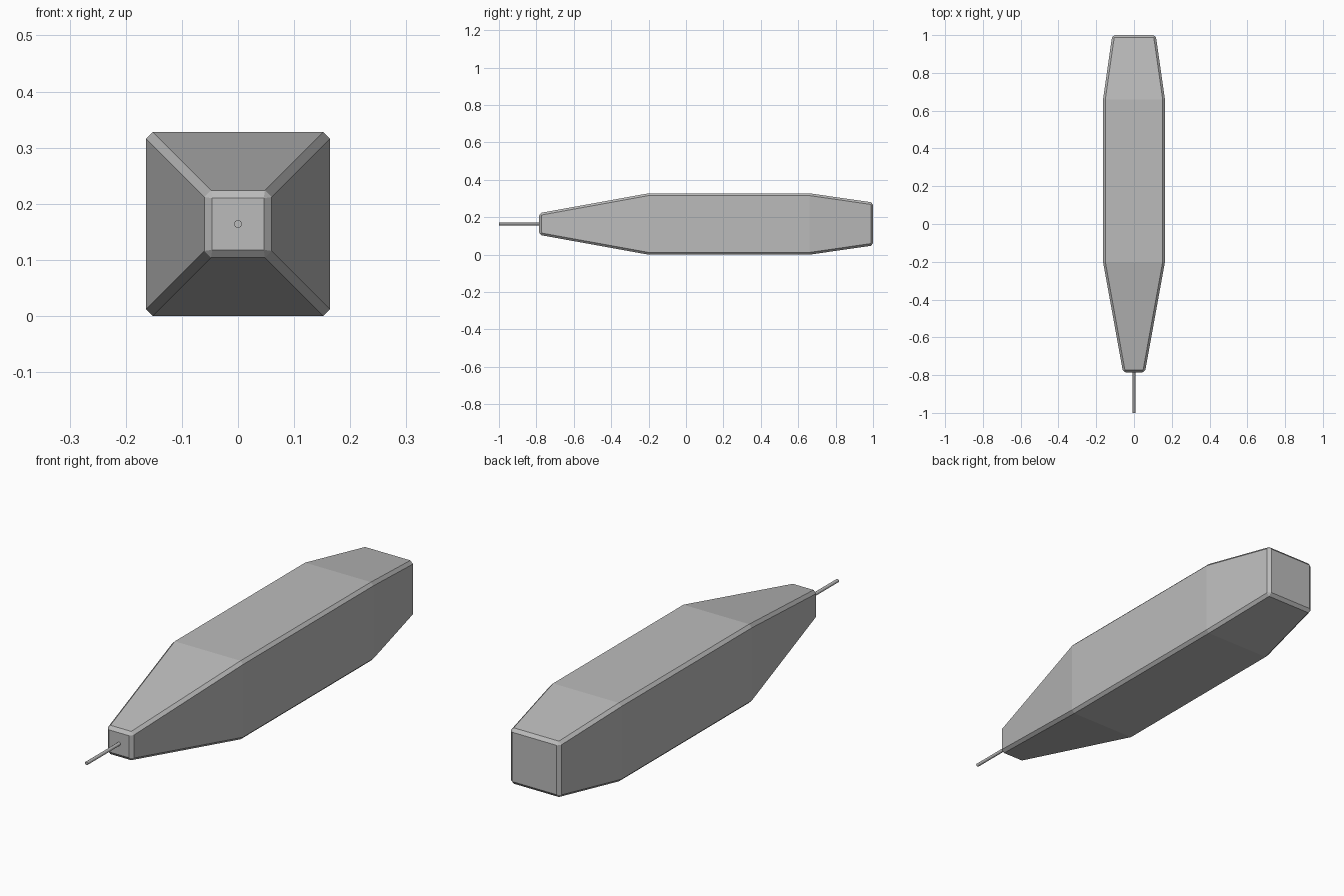
import bpy
import bmesh
import math

cube = bpy.data.objects.get("Cube")
if cube:
    bpy.data.objects.remove(cube, do_unlink=True)

MID = 0.164  # height of the long axis

grey = bpy.data.materials.new("plain grey")
grey.use_nodes = True
colour = (0.5, 0.5, 0.5, 1)
grey.diffuse_color = colour
grey.node_tree.nodes["Principled BSDF"].inputs["Base Color"].default_value = colour


def add_object(name, bm):
    bmesh.ops.recalc_face_normals(bm, faces=bm.faces)
    mesh = bpy.data.meshes.new(name)
    bm.to_mesh(mesh)
    bm.free()
    mesh.materials.append(grey)
    obj = bpy.data.objects.new(name, mesh)
    bpy.context.collection.objects.link(obj)
    return obj


# Tapered square body: (y, half width) stations joined along the axis
stations = [(-0.785, 0.058), (-0.2, MID), (0.66, MID), (1.0, 0.115)]
bm = bmesh.new()
rings = []
for y, h in stations:
    rings.append([bm.verts.new((sx * h, y, MID + sz * h))
                  for sx, sz in ((-1, -1), (1, -1), (1, 1), (-1, 1))])
for a, b in zip(rings, rings[1:]):
    for i in range(4):
        j = (i + 1) % 4
        bm.faces.new((a[i], a[j], b[j], b[i]))
bm.faces.new(rings[0])
bm.faces.new(rings[-1])
body = add_object("body", bm)

# Chamfer the long corners and both ends
bevel = body.modifiers.new("chamfer", "BEVEL")
bevel.width = 0.012
bevel.segments = 1
bevel.limit_method = "ANGLE"
bevel.angle_limit = math.radians(40)

# Thin needle out of the narrow front end
bm = bmesh.new()
bmesh.ops.create_cone(bm, cap_ends=True, segments=16, radius1=0.007,
                      radius2=0.007, depth=0.23)
needle = add_object("needle", bm)
needle.rotation_euler.x = math.pi / 2
needle.location = (0, -0.885, MID)
bpy.context.view_layer.objects.active = needle
needle.select_set(True)
bpy.ops.object.shade_smooth_by_angle(angle=math.radians(40))
